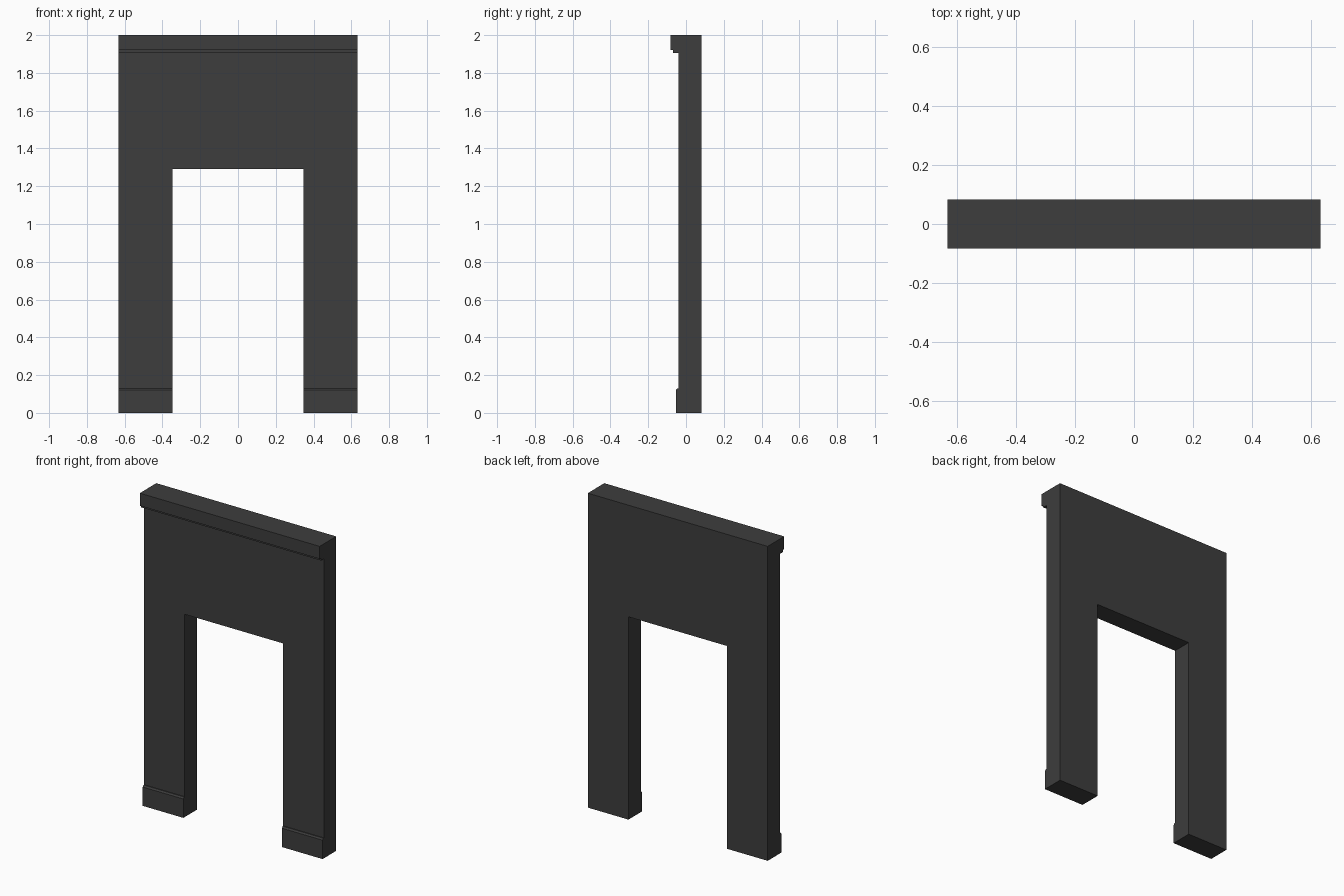
import bpy
import bmesh
from mathutils import Vector

cube = bpy.data.objects.get("Cube")
if cube:
    bpy.data.objects.remove(cube, do_unlink=True)

HALF_W, OPEN_W, OPEN_H, TOP = 0.633, 0.347, 1.29, 2.0
BACK, FRONT = 0.083, -0.041

charcoal = bpy.data.materials.new("charcoal")
charcoal.use_nodes = True
colour = (0.047, 0.047, 0.047, 1)
charcoal.diffuse_color = colour
charcoal.node_tree.nodes["Principled BSDF"].inputs["Base Color"].default_value = colour


def extrude_outline(name, points, offset):
    """Fill a closed outline and extrude it into a solid."""
    bm = bmesh.new()
    face = bm.faces.new([bm.verts.new(p) for p in points])
    result = bmesh.ops.extrude_face_region(bm, geom=[face], use_keep_orig=True)
    moved = [v for v in result["geom"] if isinstance(v, bmesh.types.BMVert)]
    bmesh.ops.translate(bm, verts=moved, vec=Vector(offset))
    bmesh.ops.recalc_face_normals(bm, faces=bm.faces)
    mesh = bpy.data.meshes.new(name)
    bm.to_mesh(mesh)
    bm.free()
    mesh.materials.append(charcoal)
    obj = bpy.data.objects.new(name, mesh)
    bpy.context.collection.objects.link(obj)
    return obj


def moulding(name, profile, x0, x1):
    """Run a (y, z) profile from x0 to x1."""
    return extrude_outline(name, [(x0, y, z) for y, z in profile], (x1 - x0, 0, 0))


# Wall panel with the doorway opening
half = [(OPEN_W, OPEN_H), (OPEN_W, 0), (HALF_W, 0), (HALF_W, TOP)]
outline = half + [(-x, z) for x, z in reversed(half)]
extrude_outline("wall_panel", [(x, FRONT, z) for x, z in outline], (0, BACK - FRONT, 0))

# Stepped cornice along the top front edge
cornice = [(FRONT, TOP), (-0.083, TOP), (-0.083, 1.92), (-0.07, 1.92),
           (-0.07, 1.905), (FRONT, 1.905)]
moulding("cornice", cornice, -HALF_W, HALF_W)

# Skirting boards with a bevelled top, one on each leg
skirting = [(FRONT, 0), (-0.054, 0), (-0.054, 0.12), (-0.047, 0.13), (FRONT, 0.13)]
moulding("left_skirting", skirting, OPEN_W, HALF_W)
moulding("right_skirting", skirting, -HALF_W, -OPEN_W)
